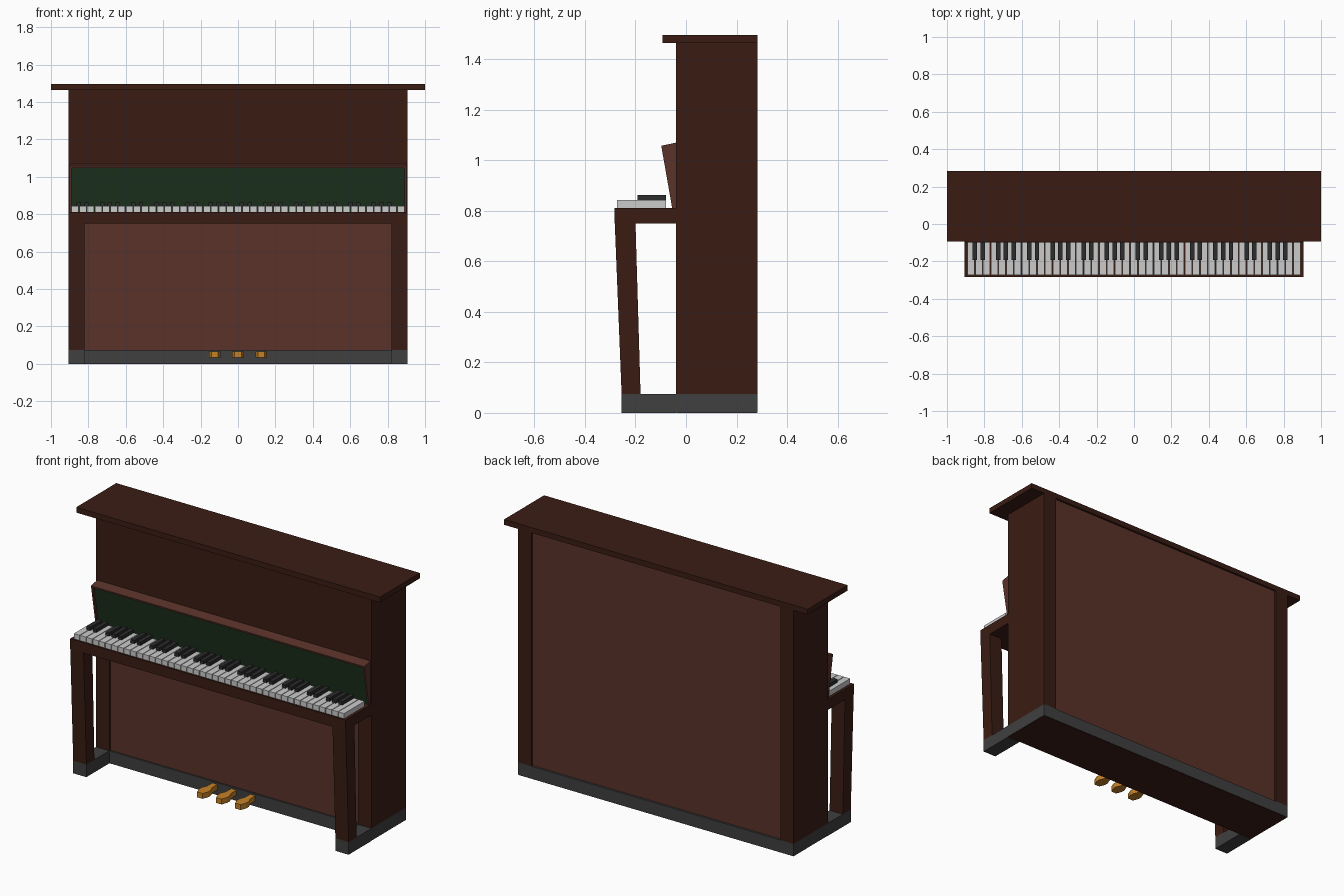
import bpy

if "Cube" in bpy.data.objects:
    bpy.data.objects.remove(bpy.data.objects["Cube"])


def material(name, color):
    m = bpy.data.materials.new(name)
    m.diffuse_color = (*color, 1)
    m.use_nodes = True
    m.node_tree.nodes["Principled BSDF"].inputs["Base Color"].default_value = m.diffuse_color
    return m


DARK = material("dark_wood", (0.042, 0.012, 0.007))
WOOD = material("panel_wood", (0.10, 0.032, 0.022))
GREEN = material("green_felt", (0.013, 0.034, 0.013))
GREY = material("dark_grey", (0.05, 0.05, 0.05))
BRASS = material("brass", (0.55, 0.22, 0.02))
IVORY = material("ivory", (0.65, 0.65, 0.65))
EBONY = material("ebony", (0.025, 0.025, 0.025))


def add_mesh(name, verts, faces, mat):
    me = bpy.data.meshes.new(name)
    me.from_pydata(verts, [], faces)
    me.materials.append(mat)
    ob = bpy.data.objects.new(name, me)
    bpy.context.collection.objects.link(ob)
    return ob


def prism(name, profile, lo, hi, axis, mat):
    """Extrude a 2D profile along x (profile is y,z; counter-clockwise) or z (x,y)."""
    n = len(profile)
    put = (lambda p, t: (t, *p)) if axis == "x" else (lambda p, t: (*p, t))
    verts = [put(p, t) for t in (lo, hi) for p in profile]
    faces = [list(range(n))[::-1], list(range(n, 2 * n))]
    faces += [(i, (i + 1) % n, (i + 1) % n + n, i + n) for i in range(n)]
    return add_mesh(name, verts, faces, mat)


def box(name, x, y, z, mat):
    return prism(name, [(x[0], y[0]), (x[1], y[0]), (x[1], y[1]), (x[0], y[1])], *z, "z", mat)


def mirrored(ob):
    mod = ob.modifiers.new("mirror", "MIRROR")
    mod.use_axis[0] = True
    return ob


W, P = 0.907, 0.82          # outer half width, panel half width
F, B = -0.04, 0.283         # case front and back

# Case: side posts, upper front, inset lower and back panels, lid
mirrored(box("side_post", (P, W), (F, B), (0.075, 1.465), DARK))
box("upper_front", (-P, P), (F, 0.1), (0.75, 1.465), DARK)
box("lower_front_panel", (-P, P), (F + 0.01, 0.1), (0.075, 0.75), WOOD)
box("back_panel", (-P, P), (0.1, B - 0.012), (0.075, 1.465), WOOD)
box("lid", (-1, 1), (-0.093, B), (1.465, 1.497), DARK)

# Plinth with projecting feet
box("plinth", (-W, W), (F, B), (0.002, 0.075), GREY)
box("underside", (-W + 0.002, W - 0.002), (F + 0.002, B - 0.002), (0, 0.004), DARK)
mirrored(box("foot", (P, W), (-0.255, F), (0, 0.075), GREY))

# Key bed and slanted front legs
box("key_bed", (-W, W), (-0.283, F), (0.75, 0.812), DARK)
mirrored(prism("front_leg", [(-0.255, 0.075), (-0.18, 0.075), (-0.2, 0.75), (-0.282, 0.75)],
               P, W, "x", DARK))

# Slanted fallboard: ends, top rail and felt face
mirrored(prism("fallboard_end", [(-0.055, 0.812), (F, 0.812), (F, 1.07), (-0.098, 1.058)],
               0.89, 0.9, "x", WOOD))
prism("fallboard_top", [(-0.0965, 1.048), (F, 1.06), (F, 1.07), (-0.098, 1.058)],
      -0.89, 0.89, "x", WOOD)
prism("fallboard_face", [(-0.043, 0.812), (F, 0.812), (F, 1.06), (-0.083, 1.051)],
      -0.89, 0.89, "x", GREEN)

# Keyboard: 43 white keys, black keys on the octave pattern
COUNT, LEFT = 43, -0.892
pitch = -2 * LEFT / COUNT
for i in range(COUNT):
    x = LEFT + i * pitch
    box("white_key", (x + 0.002, x + pitch - 0.002), (-0.273, -0.08), (0.812, 0.843), IVORY)
    if i and i % 7 in (1, 2, 4, 5, 6):
        box("black_key", (x - 0.012, x + 0.012), (-0.193, -0.08), (0.84, 0.863), EBONY)

# Pedals with flared tips
half = [(0.016, -0.02), (0.018, -0.09), (0.031, -0.12), (0.031, -0.145), (0.018, -0.18)]
for cx in (-0.125, 0, 0.125):
    outline = [(cx - x, y) for x, y in half] + [(cx + x, y) for x, y in half[::-1]]
    prism("pedal", outline, 0.033, 0.065, "z", BRASS)
